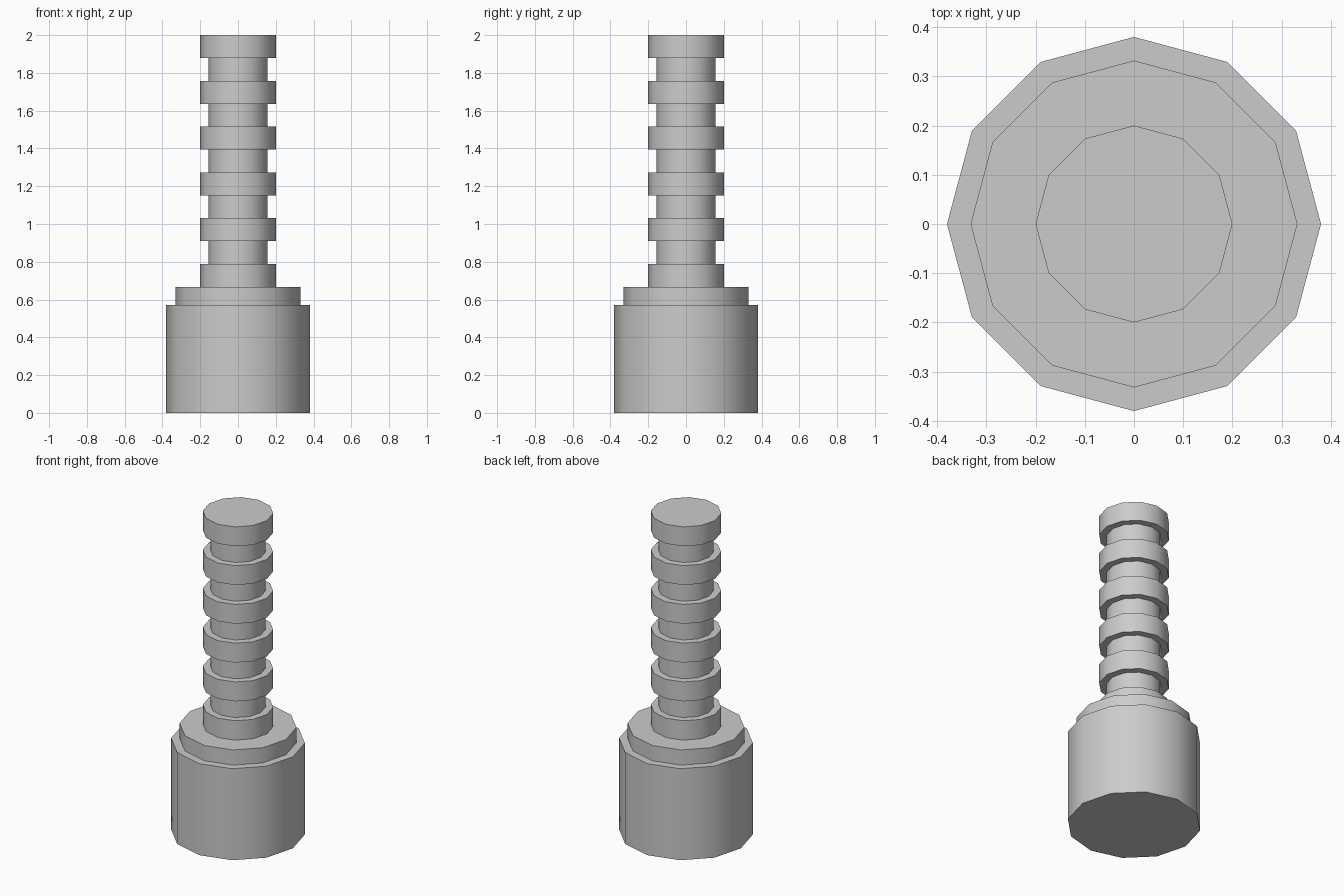
import bpy, bmesh
from math import cos, sin, pi, radians

if "Cube" in bpy.data.objects:
    bpy.data.objects.remove(bpy.data.objects["Cube"])

SIDES = 12


def lathe(name, profile, cap_bottom=True):
    """Revolve (radius, z) points around z and cap the ends."""
    bm = bmesh.new()
    rings = [[bm.verts.new((r * cos(2 * pi * i / SIDES), r * sin(2 * pi * i / SIDES), z))
              for i in range(SIDES)] for r, z in profile]
    for low, high in zip(rings, rings[1:]):
        for i in range(SIDES):
            j = (i + 1) % SIDES
            bm.faces.new((low[i], low[j], high[j], high[i]))
    if cap_bottom:
        bm.faces.new(rings[0][::-1])
    bm.faces.new(rings[-1])
    mesh = bpy.data.meshes.new(name)
    bm.to_mesh(mesh)
    bm.free()
    obj = bpy.data.objects.new(name, mesh)
    bpy.context.collection.objects.link(obj)
    bpy.ops.object.select_all(action='DESELECT')
    obj.select_set(True)
    bpy.context.view_layer.objects.active = obj
    bpy.ops.object.shade_smooth_by_angle(angle=radians(40))
    return obj


# Wide base with stepped collar
base_top = 0.667
lathe("base", [(0.38, 0), (0.38, 0.572), (0.332, 0.572), (0.332, base_top)])

# Ribbed shaft: six ribs alternating with five grooves, sitting on the collar
bands = 11
step = (2 - base_top) / bands
profile = []
for k in range(bands):
    radius = 0.2 if k % 2 == 0 else 0.157
    profile += [(radius, base_top + k * step), (radius, base_top + (k + 1) * step)]
lathe("ribbed_shaft", profile, cap_bottom=False)
